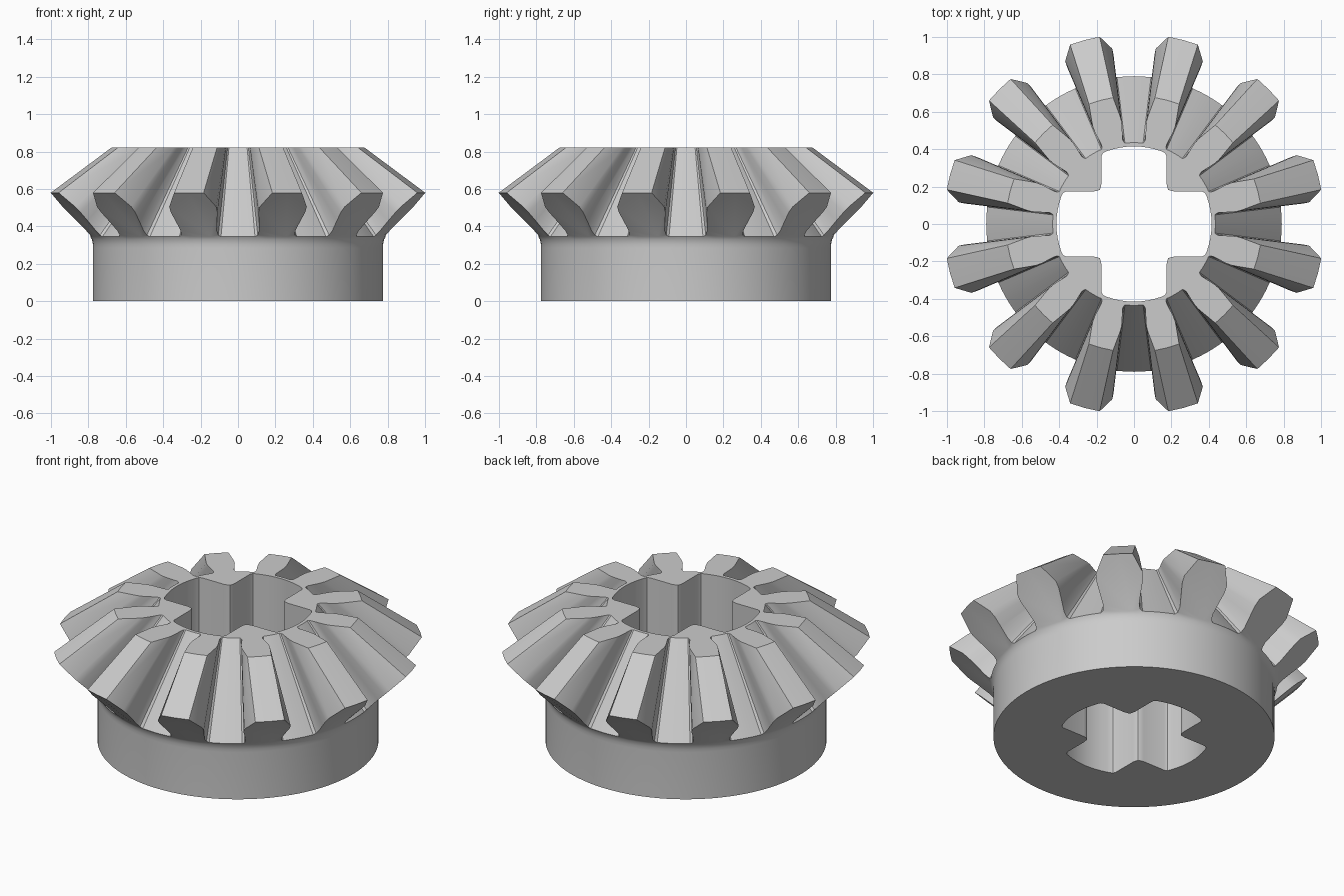
import bpy, bmesh, math

if "Cube" in bpy.data.objects:
    bpy.data.objects.remove(bpy.data.objects["Cube"])

TEETH = 12
STEP = 360 / TEETH
TOP = 0.822

# Half of a tooth outline from root to tip:
# angle from tooth centre, outer radius, outer z, angle at top, radius at top
FLANK = [
    (8.4, 0.790, 0.345, 8.6, 0.435),
    (7.4, 0.798, 0.354, 7.8, 0.442),
    (7.0, 0.820, 0.378, 7.3, 0.457),
    (7.6, 0.870, 0.430, 7.7, 0.492),
    (8.1, 0.915, 0.475, 8.1, 0.535),
    (7.9, 0.945, 0.505, 7.9, 0.568),
    (4.6, 1.018, 0.580, 5.6, 0.685),
]
TIP = (0.0, 1.018, 0.580, 0.0, 0.685)
ROOT = [(11.7, 0.790, 0.345, 11.7, 0.435), (15.0, 0.790, 0.345, 15.0, 0.435)]


def mirrored(p):
    return (-p[0], p[1], p[2], -p[3], p[4])


bm = bmesh.new()


def vert(r, deg, z):
    a = math.radians(deg)
    return bm.verts.new((r * math.cos(a), r * math.sin(a), z))


def bridge(a, b):
    n = len(a)
    for i in range(n):
        j = (i + 1) % n
        bm.faces.new((a[i], a[j], b[j], b[i]))


def loop_edges(loop):
    out = []
    for i, v in enumerate(loop):
        w = loop[(i + 1) % len(loop)]
        out.append(bm.edges.get((v, w)) or bm.edges.new((v, w)))
    return out


# Toothed rim: outer outline swept toward the smaller top outline
outline = ([mirrored(p) for p in reversed(ROOT)] + [mirrored(p) for p in FLANK]
           + [TIP] + FLANK[::-1] + ROOT[:1])
n_flank = len(FLANK)
outer, upper, root_ring, root_angles = [], [], [], []
for k in range(TEETH):
    c = STEP * (k + 0.5)
    row = [vert(p[1], c + p[0], p[2]) for p in outline]
    outer += row
    upper += [vert(p[4], c + p[3], TOP) for p in outline]
    # Root arc under the tooth, and the tooth's outer end face
    arc_deg = (-4.2, 0, 4.2)
    arc = [vert(0.790, c + d, 0.345) for d in arc_deg]
    tooth = row[2:2 + 2 * n_flank + 1]
    bm.faces.new(tooth + arc[::-1])
    root_ring += row[:2] + [tooth[0]] + arc + [tooth[-1], row[-1]]
    root_angles += [c + d for d in (-15, -11.7, -8.4) + arc_deg + (8.4, 11.7)]
bridge(outer, upper)

# Hub wall, flaring slightly below the teeth
ring = root_ring
for r, z in ((0.781, 0.330), (0.776, 0.305), (0.775, 0.285), (0.775, 0.0)):
    lower = [vert(r, d, z) for d in root_angles]
    bridge(ring, lower)
    ring = lower

# Cross-shaped bore with rounded corners
ARM, R = 0.174, 0.415
half = [(R * math.cos(math.radians(d)), R * math.sin(math.radians(d)))
        for d in (0, 5, 10, 15, 19)]
half += [(0.388, 0.150), (0.380, 0.166), (0.364, ARM),
         (0.215, ARM), (0.192, 0.179)]
quarter = half + [(0.183, 0.183)] + [(y, x) for x, y in half[:0:-1]]
bore = []
for q in range(4):
    for x, y in quarter:
        for _ in range(q):
            x, y = -y, x
        bore.append((x, y))
bore_top = [bm.verts.new((x, y, TOP)) for x, y in bore]
bore_low = [bm.verts.new((x, y, 0)) for x, y in bore]
bridge(bore_top, bore_low)

# Flat top and bottom around the bore
for rim, hole in ((upper, bore_top), (ring, bore_low)):
    bmesh.ops.triangle_fill(bm, use_beauty=True, use_dissolve=False,
                            edges=loop_edges(rim) + loop_edges(hole))
bmesh.ops.recalc_face_normals(bm, faces=bm.faces[:])

mesh = bpy.data.meshes.new("bevel_gear")
bm.to_mesh(mesh)
bm.free()
gear = bpy.data.objects.new("bevel_gear", mesh)
bpy.context.collection.objects.link(gear)

grey = bpy.data.materials.new("light_grey")
grey.diffuse_color = (0.6, 0.6, 0.6, 1)
grey.use_nodes = True
grey.node_tree.nodes["Principled BSDF"].inputs["Base Color"].default_value = grey.diffuse_color
mesh.materials.append(grey)

bpy.context.view_layer.objects.active = gear
gear.select_set(True)
bpy.ops.object.shade_smooth_by_angle(angle=math.radians(30))
